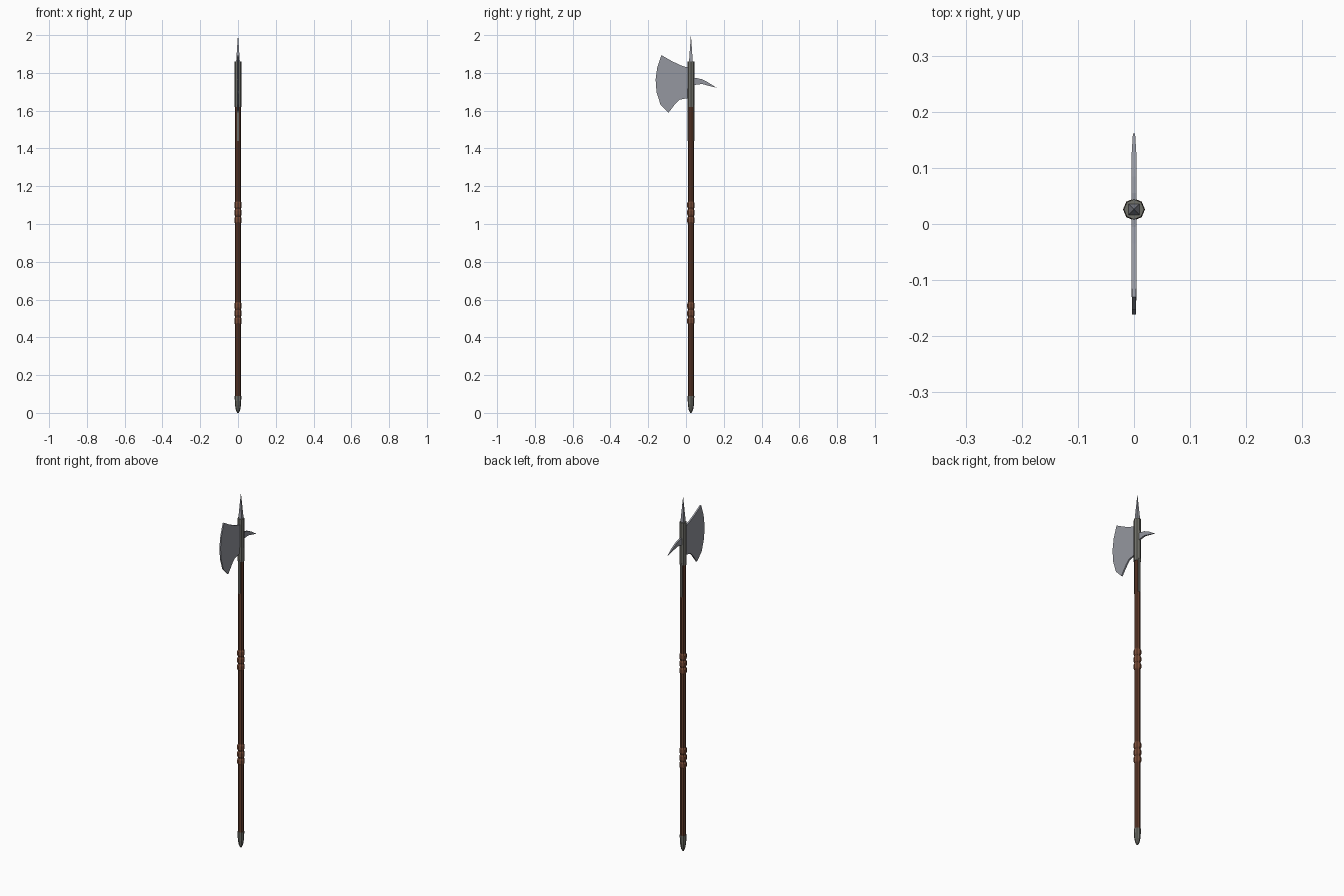
import bpy, bmesh, math

if "Cube" in bpy.data.objects:
    bpy.data.objects.remove(bpy.data.objects["Cube"])

YC = 0.026  # shaft axis sits slightly behind the origin


def material(name, rgb):
    m = bpy.data.materials.new(name)
    m.diffuse_color = (*rgb, 1)
    m.use_nodes = True
    m.node_tree.nodes["Principled BSDF"].inputs["Base Color"].default_value = m.diffuse_color
    return m


WOOD = material("wood", (0.12, 0.045, 0.025))
LEATHER = material("leather", (0.20, 0.075, 0.04))
IRON = material("iron", (0.16, 0.16, 0.14))
STEEL = material("steel", (0.30, 0.31, 0.35))


def finish(name, bm, mat):
    bmesh.ops.recalc_face_normals(bm, faces=bm.faces)
    me = bpy.data.meshes.new(name)
    bm.to_mesh(me)
    bm.free()
    me.materials.append(mat)
    ob = bpy.data.objects.new(name, me)
    bpy.context.collection.objects.link(ob)
    return ob


def lathe(name, profile, mat, sides=8, turn=0.0):
    """Faceted solid from (radius, z) pairs around the shaft axis."""
    bm = bmesh.new()
    rings = []
    for r, z in profile:
        rings.append([bm.verts.new((r * math.cos(turn + 2 * math.pi * i / sides),
                                    YC + r * math.sin(turn + 2 * math.pi * i / sides), z))
                      for i in range(sides)])
    for a, b in zip(rings, rings[1:]):
        for i in range(sides):
            j = (i + 1) % sides
            bm.faces.new((a[i], a[j], b[j], b[i]))
    bm.faces.new(rings[0][::-1])
    bm.faces.new(rings[-1])
    return finish(name, bm, mat)


def plate(name, outline, mat):
    """Flat plate from (y, z, half thickness) points, mirrored across x."""
    bm = bmesh.new()
    right = [bm.verts.new((t, y, z)) for y, z, t in outline]
    left = [bm.verts.new((-t, y, z)) for y, z, t in outline]
    bm.faces.new(right)
    bm.faces.new(left[::-1])
    n = len(outline)
    for i in range(n):
        j = (i + 1) % n
        bm.faces.new((right[i], left[i], left[j], right[j]))
    return finish(name, bm, mat)


# Shaft, butt cap and head socket
lathe("shaft", [(0.0155, 0.05), (0.0155, 1.859)], WOOD)
lathe("butt_cap", [(0.004, 0), (0.011, 0.014), (0.016, 0.042), (0.018, 0.09)], IRON)
lathe("socket", [(0.019, 1.62), (0.018, 1.86)], IRON)

# Leather grip rings, two groups of three
for group, z0 in enumerate((0.527, 1.06)):
    for k in (-1, 0, 1):
        z = z0 + k * 0.04
        lathe(f"grip_ring_{group}_{k + 1}",
              [(0.0155, z - 0.019), (0.0195, z - 0.010), (0.0195, z + 0.010), (0.0155, z + 0.019)],
              LEATHER)

# Metal strips running down the front and back of the shaft
for label, s in (("front", -1), ("back", 1)):
    bm = bmesh.new()
    bmesh.ops.create_cube(bm, size=1)
    for v in bm.verts:
        v.co = (v.co.x * 0.011, YC + s * 0.0155 + v.co.y * 0.005, 1.535 + v.co.z * 0.19)
    finish("langet_" + label, bm, IRON)

# Top spike
lathe("top_spike", [(0.0145, 1.855), (0.0004, 2.0)], STEEL, sides=4, turn=math.pi / 4)

# Axe blade
T, E = 0.0045, 0.0038
plate("axe_blade", [
    (0.02, 1.83, T), (-0.005, 1.832, T), (-0.035, 1.843, T), (-0.08, 1.865, T),
    (-0.13, 1.894, E), (-0.152, 1.83, E), (-0.161, 1.765, E), (-0.156, 1.698, E),
    (-0.135, 1.632, E), (-0.093, 1.589, E),
    (-0.055, 1.638, T), (-0.035, 1.658, T), (0.02, 1.668, T)], STEEL)

# Rear beak
plate("beak", [
    (0.03, 1.732, T), (0.055, 1.738, T), (0.085, 1.741, T), (0.161, 1.721, 0.002),
    (0.12, 1.748, T), (0.085, 1.766, T), (0.055, 1.773, T), (0.03, 1.773, T)], STEEL)
